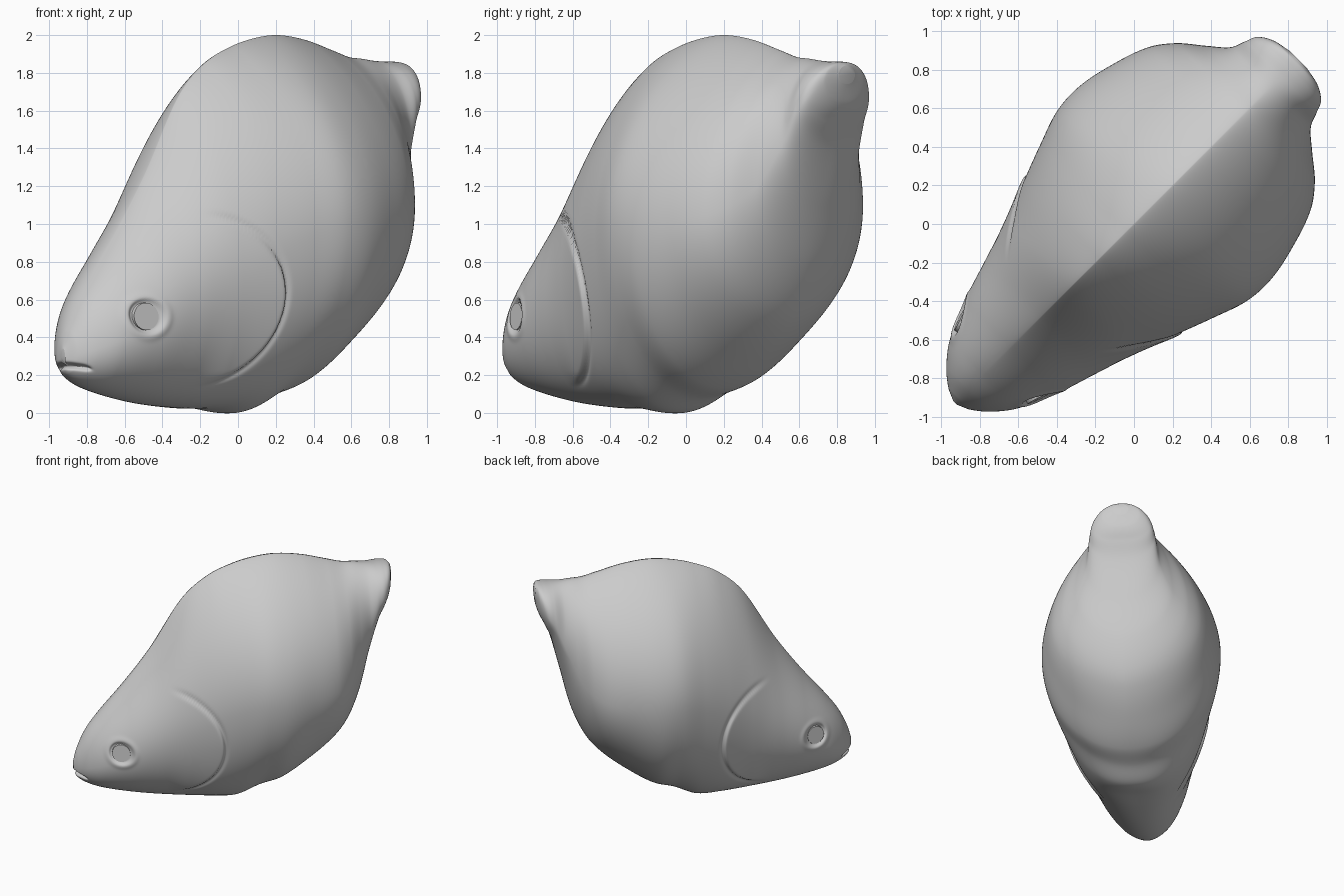
import bpy, bmesh, math
from mathutils import Vector, Matrix

if "Cube" in bpy.data.objects:
    bpy.data.objects.remove(bpy.data.objects["Cube"])

# Body stations: along, bottom z, widest z, top z, half width, upper / lower exponent
ST = [(-1.31, .25, .30, .34, .015, .5, .5), (-1.28, .205, .31, .44, .08, .5, .5),
      (-1.21, .16, .34, .585, .165, .5, .5), (-1.1, .12, .39, .735, .25, .56, .5),
      (-.9, .075, .48, .98, .34, .68, .5), (-.7, .045, .58, 1.26, .405, .8, .47),
      (-.45, .025, .72, 1.67, .485, .86, .42), (-.25, .02, .85, 1.85, .56, .83, .38),
      (-.05, .0, .95, 1.94, .635, .8, .47), (.13, .075, 1.0, 1.985, .695, .8, .5),
      (.3, .13, 1.0, 2.0, .705, .8, .5), (.5, .25, 1.02, 1.975, .665, .78, .55),
      (.7, .41, 1.04, 1.92, .595, .74, .58), (.82, .56, 1.09, 1.885, .505, .68, .57),
      (.92, .79, 1.2, 1.875, .385, .6, .54), (1.0, 1.1, 1.4, 1.865, .295, .53, .5),
      (1.08, 1.4, 1.59, 1.86, .26, .48, .42), (1.14, 1.54, 1.67, 1.86, .23, .47, .4),
      (1.185, 1.64, 1.75, 1.855, .155, .45, .4), (1.205, 1.74, 1.79, 1.84, .06, .5, .5)]
U0, U1 = ST[0][0], ST[-1][0]
EYE = (-.976, .51)
GILL, GILL_R = (-.63, .59), .425


def slope(i, k):
    a, b = ST[max(i - 1, 0)], ST[min(i + 1, len(ST) - 1)]
    return (b[k] - a[k]) / (b[0] - a[0])


def station(u):
    """Smooth interpolation between the body stations."""
    i = 0
    while i < len(ST) - 2 and u > ST[i + 1][0]:
        i += 1
    h = ST[i + 1][0] - ST[i][0]
    t = (u - ST[i][0]) / h
    return [(2*t**3 - 3*t*t + 1) * ST[i][k] + (t**3 - 2*t*t + t) * h * slope(i, k)
            + (3*t*t - 2*t**3) * ST[i + 1][k] + (t**3 - t*t) * h * slope(i + 1, k)
            for k in range(1, 7)]


def smooth(a, b, x):
    t = min(max((x - a) / (b - a), 0), 1)
    return t * t * (3 - 2 * t)


def relief(u, z):
    """Sideways detail: gill cover edge and eye socket."""
    d = math.hypot(u - GILL[0], (z - GILL[1]) * .95)
    back = smooth(-.62, -.45, u) * smooth(.1, .22, z)
    low = 1 - .7 * smooth(.6, 1.0, z)
    r = .02 * back * low * math.exp(-max(GILL_R - d, 0) / .15) * (1 - smooth(GILL_R - .01, GILL_R + .014, d))
    r -= .012 * back * math.exp(-((d - GILL_R - .012) / .016) ** 2)
    e = math.hypot(u - EYE[0], z - EYE[1])
    r += .005 * math.exp(-((e - .11) / .02) ** 2) - .02 * (1 - smooth(.07, .1, e))
    return r


def world(u, v, z):
    """Body axis runs diagonally across the ground plane."""
    c = math.sqrt(.5)
    return Vector(((u + v) * c, (u - v) * c, z))


def finish(name, bm):
    bmesh.ops.recalc_face_normals(bm, faces=bm.faces)
    me = bpy.data.meshes.new(name)
    bm.to_mesh(me)
    bm.free()
    ob = bpy.data.objects.new(name, me)
    bpy.context.collection.objects.link(ob)
    return ob


# Fish body: lofted rings
NU, NT = 420, 260
bm = bmesh.new()
rings = []
for i in range(NU + 1):
    u = (U0 + U1) / 2 - (U1 - U0) / 2 * math.cos(math.pi * i / NU)
    zb, zm, zt, w, qu, ql = station(u)
    ring = []
    for j in range(NT):
        a = 2 * math.pi * (j + .5) / NT
        c, s = math.cos(a), math.sin(a)
        v = w * math.copysign(abs(c) ** (2 * (qu if s > 0 else ql)), c)
        z = zm + (zt - zm if s > 0 else zm - zb) * s
        v += relief(u, z) * math.copysign(smooth(0, .12, abs(v)), v)
        # mouth slit pressed into the snout, drooping at the corners
        p = .035 * math.exp(-((z - .25 + 1.2 * v * v) / .014) ** 2)
        p *= (1 - smooth(-1.25, -1.18, u)) * (1 - smooth(.09, .14, abs(v)))
        ring.append(bm.verts.new(world(u + p, v, z)))
    rings.append(ring)
for r0, r1 in zip(rings, rings[1:]):
    for j in range(NT):
        k = (j + 1) % NT
        bm.faces.new((r0[j], r0[k], r1[k], r1[j]))
bm.faces.new(rings[0])
bm.faces.new(rings[-1])
body = finish("fish_body", bm)
for p in body.data.polygons:
    p.use_smooth = True

# Eyes: flat discs in the sockets, mirrored
zb, zm, zt, w, qu, ql = station(EYE[0])
for side, name in ((1, "eye_right"), (-1, "eye_left")):
    bm = bmesh.new()
    normal = world(-.32, side * .95, .06)
    rot = normal.to_track_quat('Z', 'Y').to_matrix().to_4x4()
    loc = Matrix.Translation(world(EYE[0], side * (w - .028), EYE[1]))
    bmesh.ops.create_cone(bm, cap_ends=True, segments=40, radius1=.075, radius2=.072,
                          depth=.025, matrix=loc @ rot)
    finish(name, bm)
